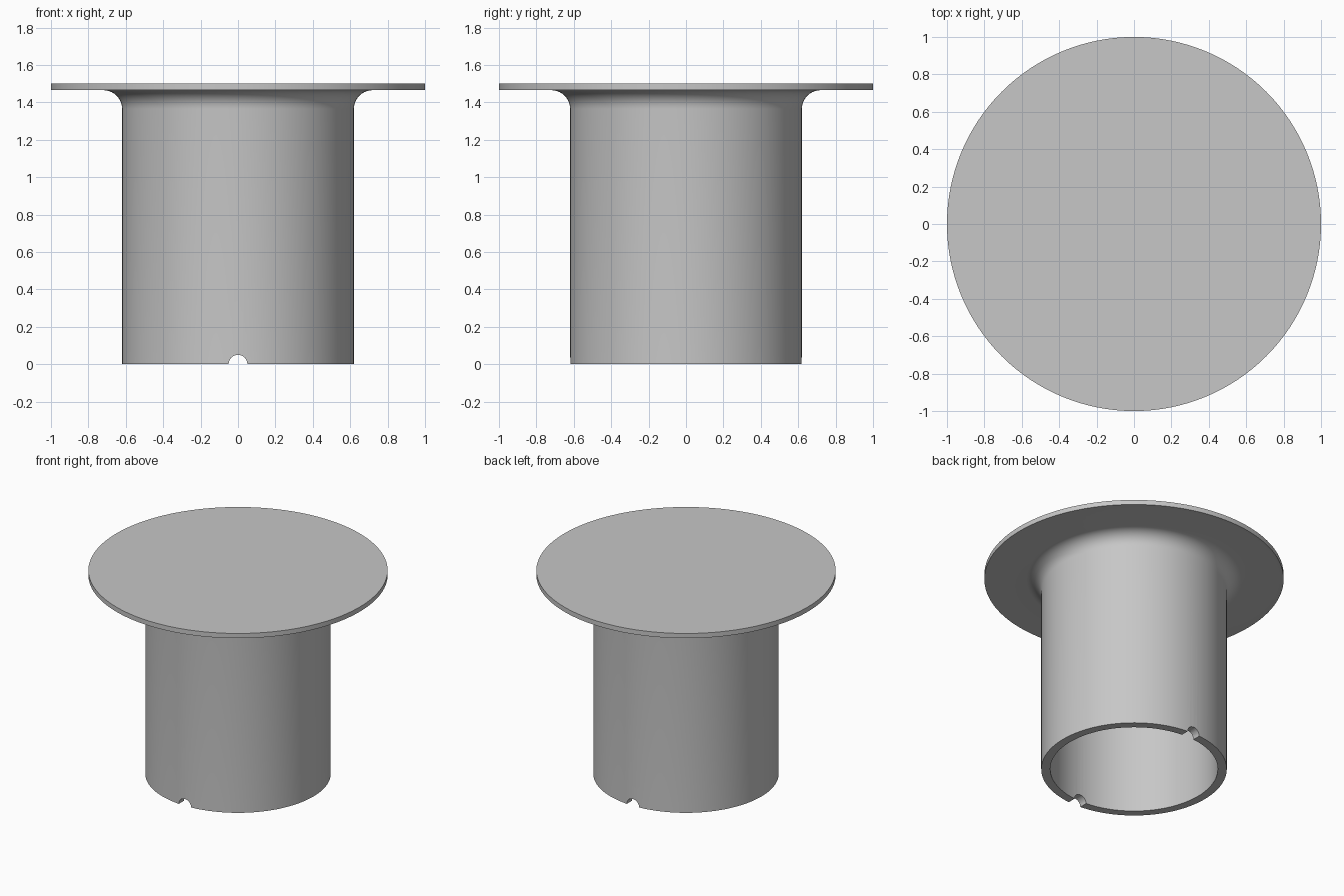
import bpy
import bmesh
from math import cos, sin, pi, radians
from mathutils import Vector

if "Cube" in bpy.data.objects:
    bpy.data.objects.remove(bpy.data.objects["Cube"], do_unlink=True)

# Dimensions
TOP, UNDER = 1.5, 1.465
FLANGE_R, TUBE_R, BORE_R = 1.0, 0.62, 0.56
FILLET, NOTCH_R = 0.1, 0.05

# Material
grey = bpy.data.materials.new("plain_grey")
grey.use_nodes = True
colour = (0.57, 0.57, 0.57, 1)
grey.diffuse_color = colour
grey.node_tree.nodes["Principled BSDF"].inputs["Base Color"].default_value = colour


def lathe(name, profile, steps=128):
    """Revolve an (r, z) profile about the z axis."""
    bm = bmesh.new()
    verts = [bm.verts.new((r, 0, z)) for r, z in profile]
    edges = [bm.edges.new(pair) for pair in zip(verts, verts[1:])]
    bmesh.ops.spin(bm, geom=verts + edges, cent=(0, 0, 0), axis=(0, 0, 1),
                   angle=2 * pi, steps=steps)
    bmesh.ops.remove_doubles(bm, verts=bm.verts[:], dist=0.0001)
    bmesh.ops.recalc_face_normals(bm, faces=bm.faces[:])
    mesh = bpy.data.meshes.new(name)
    bm.to_mesh(mesh)
    bm.free()
    mesh.materials.append(grey)
    obj = bpy.data.objects.new(name, mesh)
    bpy.context.collection.objects.link(obj)
    return obj


# Flanged tube: closed disc on top, fillet under the flange, open bore below
centre = Vector((TUBE_R + FILLET, UNDER - FILLET))
fillet = [(centre.x + FILLET * cos(a), centre.y + FILLET * sin(a))
          for a in (pi / 2 + i * pi / 20 for i in range(11))]
profile = [(0, TOP), (FLANGE_R, TOP), (FLANGE_R, UNDER), *fillet,
           (TUBE_R, 0), (BORE_R, 0), (BORE_R, UNDER), (0, UNDER)]
body = lathe("flanged_tube", profile)

# Round drain notches through the front and back of the bottom rim
bpy.ops.mesh.primitive_cylinder_add(vertices=32, radius=NOTCH_R, depth=2,
                                    location=(0, 0, 0), rotation=(pi / 2, 0, 0))
cutter = bpy.context.object
cutter.name = "notch_cutter"
cutter.hide_render = True
cutter.data.materials.append(grey)
cut = body.modifiers.new("notches", "BOOLEAN")
cut.operation, cut.solver, cut.object = "DIFFERENCE", "EXACT", cutter

bpy.ops.object.select_all(action="DESELECT")
body.select_set(True)
bpy.context.view_layer.objects.active = body
bpy.ops.object.modifier_apply(modifier=cut.name)
bpy.data.objects.remove(cutter, do_unlink=True)
bpy.ops.object.shade_smooth_by_angle(angle=radians(30))
